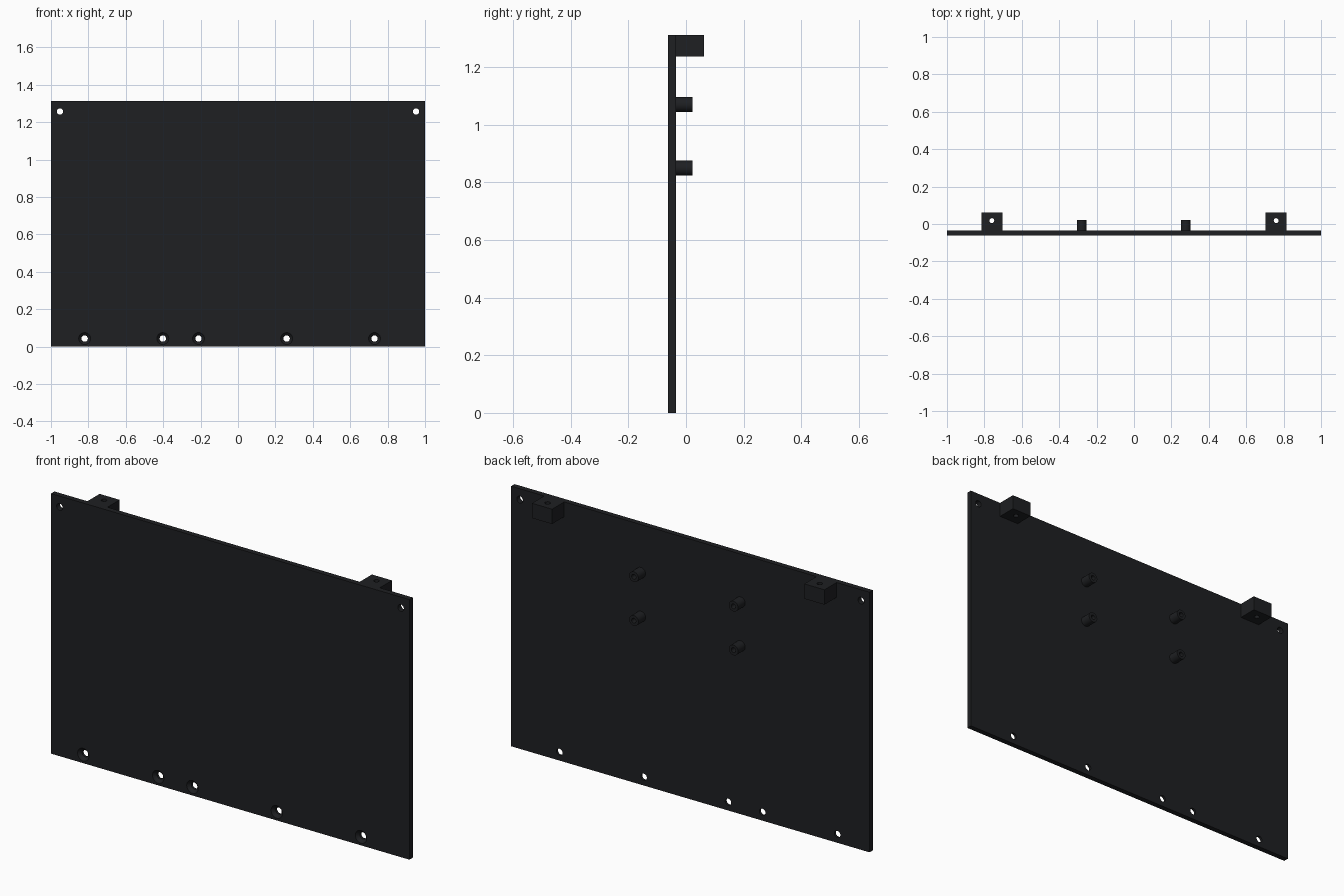
import bpy
from math import pi, radians

if "Cube" in bpy.data.objects:
    bpy.data.objects.remove(bpy.data.objects["Cube"])

black = bpy.data.materials.new("black_plastic")
black.diffuse_color = (0.013, 0.014, 0.016, 1)
black.use_nodes = True
black.node_tree.nodes["Principled BSDF"].inputs["Base Color"].default_value = black.diffuse_color

Y_FRONT, Y_BACK, HEIGHT = -0.062, -0.035, 1.312


def box(name, lo, hi):
    bpy.ops.mesh.primitive_cube_add(size=1, location=[(a + b) / 2 for a, b in zip(lo, hi)])
    ob = bpy.context.object
    ob.name = name
    ob.scale = [b - a for a, b in zip(lo, hi)]
    bpy.ops.object.transform_apply(location=False, rotation=False, scale=True)
    ob.data.materials.append(black)
    return ob


def rod(name, x, z, y0, y1, r0, r1=None):
    """Cylinder or cone along y, radius r0 at y0 and r1 at y1."""
    bpy.ops.mesh.primitive_cone_add(vertices=32, radius1=r0, radius2=r0 if r1 is None else r1,
                                    depth=y1 - y0, location=(x, (y0 + y1) / 2, z),
                                    rotation=(-pi / 2, 0, 0))
    ob = bpy.context.object
    ob.name = name
    ob.data.materials.append(black)
    return ob


def cut(target, cutters):
    bpy.context.view_layer.objects.active = target
    for c in cutters:
        mod = target.modifiers.new("cut", 'BOOLEAN')
        mod.operation, mod.solver, mod.object = 'DIFFERENCE', 'EXACT', c
        bpy.ops.object.modifier_apply(modifier=mod.name)
        bpy.data.objects.remove(c)
    bpy.ops.object.select_all(action='DESELECT')
    target.select_set(True)
    bpy.ops.object.shade_smooth_by_angle(angle=radians(30))


# panel with two corner holes and a row of countersunk holes at the foot
panel = box("panel", (-1, Y_FRONT, 0), (1, Y_BACK, HEIGHT))
holes = [rod("hole", x, 1.257, -0.1, 0, 0.017) for x in (-0.952, 0.952)]
for x in (-0.82, -0.402, -0.211, 0.26, 0.73):
    holes.append(rod("hole", x, 0.043, -0.1, 0, 0.017))
    holes.append(rod("countersink", x, 0.043, Y_FRONT - 0.002, Y_FRONT + 0.016, 0.034, 0.016))
cut(panel, holes)

# drilled mounting blocks at the top edge
for side, x in (("left", -0.76), ("right", 0.76)):
    block = box(side + "_mounting_block", (x - 0.056, Y_BACK, 1.237), (x + 0.056, 0.062, HEIGHT))
    bpy.ops.mesh.primitive_cylinder_add(vertices=32, radius=0.013, depth=0.3,
                                        location=(x, 0.018, 1.27))
    cut(block, [bpy.context.object])

# four hollow standoffs on the back
for x in (-0.28, 0.276):
    for z in (0.849, 1.07):
        post = rod("standoff", x, z, Y_BACK, 0.022, 0.026)
        cut(post, [rod("bore", x, z, Y_BACK + 0.004, 0.05, 0.012)])
